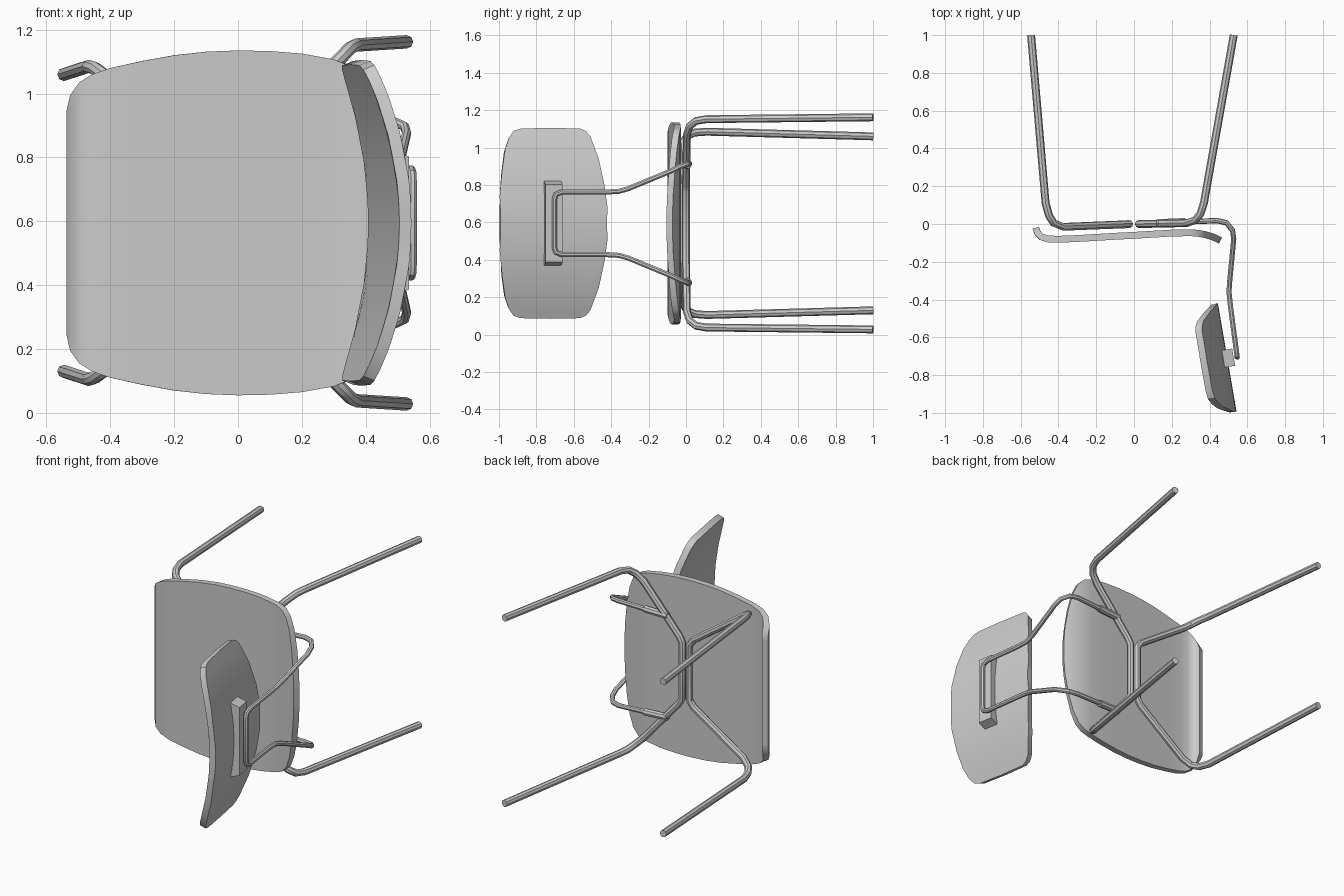
import bpy
import bmesh
import math
from mathutils import Matrix, Vector

cube = bpy.data.objects.get("Cube")
if cube:
    bpy.data.objects.remove(cube, do_unlink=True)

MID = 0.595  # height of the symmetry plane

grey = bpy.data.materials.new("grey")
grey.use_nodes = True
grey.diffuse_color = (0.6, 0.6, 0.6, 1)
grey.node_tree.nodes["Principled BSDF"].inputs["Base Color"].default_value = (0.6, 0.6, 0.6, 1)


def finish(name, bm):
    """Turn a bmesh into a named object."""
    bmesh.ops.recalc_face_normals(bm, faces=bm.faces)
    mesh = bpy.data.meshes.new(name)
    bm.to_mesh(mesh)
    bm.free()
    mesh.materials.append(grey)
    obj = bpy.data.objects.new(name, mesh)
    bpy.context.collection.objects.link(obj)
    return obj


def activate(obj):
    bpy.ops.object.select_all(action='DESELECT')
    obj.select_set(True)
    bpy.context.view_layer.objects.active = obj


def panel(name, stations, place, thickness, columns=20):
    """Loft a curved sheet through (station, half height) pairs and thicken it."""
    bm = bmesh.new()
    rows = []
    for *pos, half in stations:
        offsets = [half * (2 * i / columns - 1) for i in range(columns + 1)]
        rows.append([bm.verts.new(place(pos, d)) for d in offsets])
    for a, b in zip(rows, rows[1:]):
        for i in range(columns):
            bm.faces.new((a[i], a[i + 1], b[i + 1], b[i]))
    obj = finish(name, bm)
    mod = obj.modifiers.new("thickness", 'SOLIDIFY')
    mod.thickness = thickness
    mod.offset = 0
    activate(obj)
    bpy.ops.object.modifier_apply(modifier=mod.name)
    bpy.ops.object.shade_smooth_by_angle(angle=math.radians(35))
    return obj


def tube(name, points, radius):
    """Round bar along a path."""
    curve = bpy.data.curves.new(name, 'CURVE')
    curve.dimensions = '3D'
    curve.bevel_depth = radius
    curve.bevel_resolution = 2
    curve.use_fill_caps = True
    spline = curve.splines.new('POLY')
    spline.points.add(len(points) - 1)
    for p, co in zip(spline.points, points):
        p.co = (*co, 1)
    curve.materials.append(grey)
    obj = bpy.data.objects.new(name, curve)
    bpy.context.collection.objects.link(obj)
    activate(obj)
    bpy.ops.object.convert(target='MESH')
    bpy.ops.object.shade_smooth_by_angle(angle=math.radians(30))


def mirrored(half):
    """Complete a path across the symmetry plane."""
    return half + [(x, y, 2 * MID - z) for x, y, z in reversed(half)]


# Seat: x, y, half height
seat = [
    (-0.52, -0.02, 0.35), (-0.512, -0.045, 0.40), (-0.49, -0.068, 0.44),
    (-0.455, -0.079, 0.465), (-0.40, -0.081, 0.485), (-0.30, -0.077, 0.507),
    (-0.20, -0.071, 0.525), (-0.10, -0.065, 0.536), (0.0, -0.060, 0.54),
    (0.10, -0.054, 0.538), (0.20, -0.048, 0.53), (0.30, -0.046, 0.512),
    (0.345, -0.050, 0.495), (0.38, -0.057, 0.46), (0.41, -0.066, 0.39),
    (0.435, -0.076, 0.28), (0.452, -0.085, 0.15), (0.458, -0.088, 0.06),
]
panel("seat", seat, lambda p, d: (p[0], p[1], MID + d), 0.036)

# Backrest: y, half height; leaning and bowed around the sitter
LEAN = 0.172
backrest = [
    (-0.995, 0.14), (-0.985, 0.28), (-0.97, 0.39), (-0.95, 0.45), (-0.925, 0.487),
    (-0.885, 0.5), (-0.73, 0.503), (-0.57, 0.5), (-0.54, 0.487), (-0.515, 0.46),
    (-0.47, 0.34), (-0.44, 0.20), (-0.425, 0.08),
]
panel("backrest", backrest,
      lambda p, d: (0.425 - LEAN * (p[0] + 0.42) - 0.43 * d * d, p[0], MID + d), 0.038)

# Leg frames: two bent bars meeting back to back under the seat
front_half = [
    (-0.545, 1.0, 1.06), (-0.468, 0.11, 1.085), (-0.45, 0.045, 1.08),
    (-0.425, 0.005, 1.062), (-0.375, -0.015, 1.025), (-0.05, -0.002, 0.80),
    (-0.025, 0.0, 0.765),
]
rear_half = [
    (0.528, 1.0, 1.162), (0.37, 0.11, 1.152), (0.352, 0.055, 1.143),
    (0.325, 0.02, 1.115), (0.28, 0.005, 1.07), (0.045, 0.0, 0.80),
    (0.025, 0.0, 0.765),
]
tube("front_leg_frame", mirrored(front_half), 0.021)
tube("rear_leg_frame", mirrored(rear_half), 0.021)

# Backrest support: one looped bar with a sleeve on each arm
support_half = [
    (0.13, 0.005, 0.905), (0.44, 0.018, 0.915), (0.49, 0.006, 0.912),
    (0.522, -0.035, 0.897), (0.528, -0.08, 0.875), (0.506, -0.31, 0.78),
    (0.503, -0.36, 0.766), (0.51, -0.43, 0.762), (0.541, -0.665, 0.762),
    (0.545, -0.695, 0.75), (0.546, -0.704, 0.725),
]
tube("backrest_support", mirrored(support_half), 0.0145)
for label, sign in (("upper", 1), ("lower", -1)):
    tube(label + "_sleeve", [(0.12, 0.004, MID + sign * 0.31),
                             (0.27, 0.011, MID + sign * 0.315)], 0.021)

# Mounting block: its outer face is shorter than its inner face
bm = bmesh.new()
bmesh.ops.create_cube(bm, size=1)
for v in bm.verts:
    reach = 0.208 if v.co.x > 0 else 0.228
    v.co = Vector((v.co.x * 0.06, v.co.y * 0.092, math.copysign(reach, v.co.z)))
turn = Matrix.Rotation(math.atan(LEAN), 4, 'Z')
bmesh.ops.transform(bm, matrix=Matrix.Translation((0.498, -0.71, MID)) @ turn, verts=bm.verts)
finish("mounting_block", bm)
